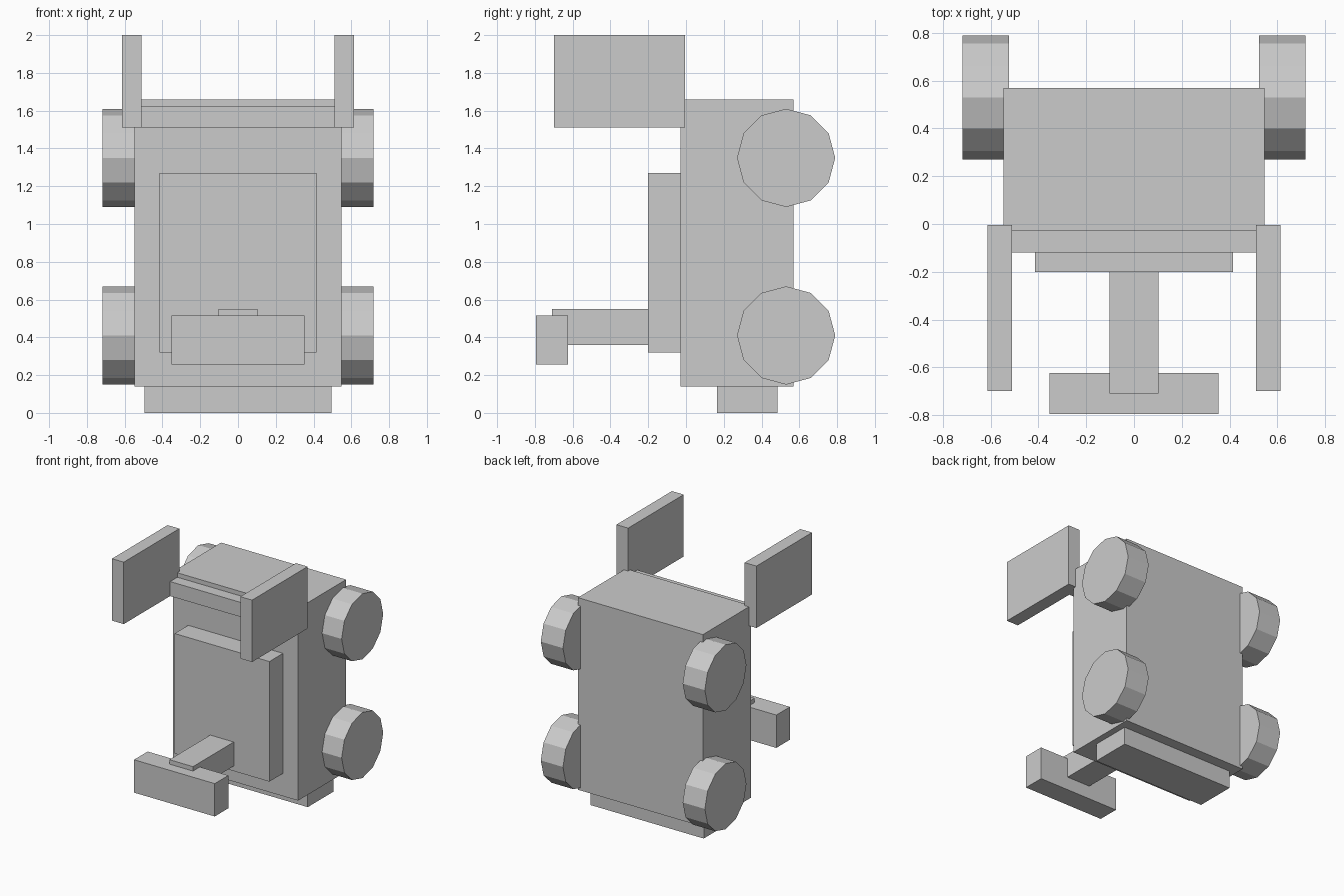
import bpy
import math

cube = bpy.data.objects.get("Cube")
if cube:
    bpy.data.objects.remove(cube, do_unlink=True)

grey = bpy.data.materials.new("plain grey")
grey.use_nodes = True
colour = (0.6, 0.6, 0.6, 1)
grey.diffuse_color = colour
grey.node_tree.nodes["Principled BSDF"].inputs["Base Color"].default_value = colour


def finish(name):
    obj = bpy.context.object
    obj.name = name
    obj.data.name = name
    obj.data.materials.append(grey)
    return obj


def box(name, x, y, z):
    """Box spanning the given (low, high) ranges."""
    spans = (x, y, z)
    bpy.ops.mesh.primitive_cube_add(size=1, location=[(a + b) / 2 for a, b in spans])
    obj = finish(name)
    for vert in obj.data.vertices:
        for axis, (a, b) in enumerate(spans):
            vert.co[axis] *= b - a
    return obj


def centred(name, half, y, z):
    return box(name, (-half, half), y, z)


# Main body with its base and raised front panel
centred("body", 0.547, (-0.03, 0.57), (0.14, 1.66))
centred("base_block", 0.495, (0.165, 0.485), (0, 0.14))
centred("front_panel", 0.415, (-0.2, -0.03), (0.32, 1.27))

# Bar joining the two upright plates
centred("cross_bar", 0.51, (-0.12, -0.03), (1.51, 1.625))

# Forward arm and the block at its end
centred("arm", 0.103, (-0.71, -0.2), (0.36, 0.55))
centred("arm_block", 0.353, (-0.795, -0.625), (0.255, 0.515))

# Side plates and twelve-sided wheels
for side, sign in (("left", 1), ("right", -1)):
    box(side + "_plate", sorted((sign * 0.51, sign * 0.613)), (-0.7, -0.005), (1.51, 2))
    for level, height in (("upper", 1.35), ("lower", 0.41)):
        bpy.ops.mesh.primitive_cylinder_add(
            vertices=12, radius=0.26, depth=0.194,
            location=(sign * 0.621, 0.53, height), rotation=(0, math.pi / 2, 0))
        finish(f"{level}_{side}_wheel")
